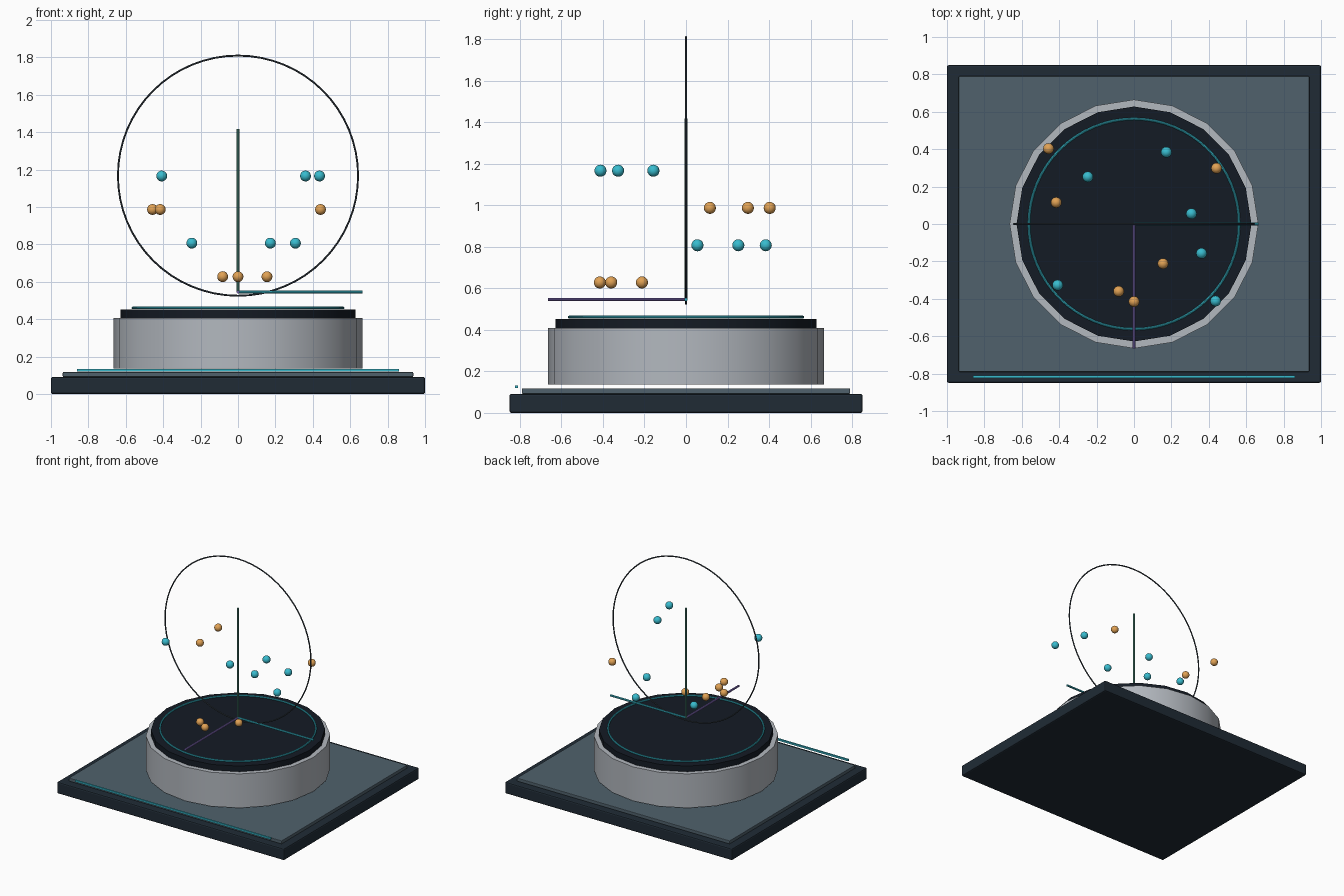
import bpy, bmesh
from math import pi, sin, cos
from mathutils import Vector

if "Cube" in bpy.data.objects:
    bpy.data.objects.remove(bpy.data.objects["Cube"])


def material(name, r, g, b):
    m = bpy.data.materials.new(name)
    m.diffuse_color = (r, g, b, 1)
    m.use_nodes = True
    m.node_tree.nodes["Principled BSDF"].inputs["Base Color"].default_value = m.diffuse_color
    return m


NAVY = material("navy", 0.014, 0.024, 0.036)
SLATE = material("slate", 0.08, 0.12, 0.15)
SILVER = material("silver", 0.45, 0.48, 0.52)
BLACK = material("black", 0.007, 0.011, 0.018)
CYAN = material("cyan", 0.04, 0.5, 0.62)
ORANGE = material("orange", 0.75, 0.36, 0.09)
PURPLE = material("purple", 0.25, 0.17, 0.55)
GREEN = material("green", 0.09, 0.32, 0.24)
STEEL = material("steel", 0.04, 0.055, 0.07)


def finish(name, mat, smooth=False):
    ob = bpy.context.object
    ob.name = name
    ob.data.materials.append(mat)
    if smooth:
        bpy.ops.object.shade_smooth_by_angle(angle=pi / 5)
    return ob


def box(name, mat, lo, hi, bevel=0):
    lo, hi = Vector(lo), Vector(hi)
    bpy.ops.mesh.primitive_cube_add(size=1, location=(lo + hi) / 2)
    bpy.context.object.scale = hi - lo
    bpy.ops.object.transform_apply(location=False, rotation=False, scale=True)
    ob = finish(name, mat)
    if bevel:
        mod = ob.modifiers.new("bevel", 'BEVEL')
        mod.width, mod.segments = bevel, 2


def rod(name, mat, a, b, radius, sides):
    a, b = Vector(a), Vector(b)
    d = b - a
    bpy.ops.mesh.primitive_cylinder_add(
        vertices=sides, radius=radius, depth=d.length, location=(a + b) / 2,
        rotation=d.to_track_quat('Z', 'Y').to_euler())
    finish(name, mat, True)


def ring(name, mat, z, major, minor, rotation=(0, 0, 0)):
    bpy.ops.mesh.primitive_torus_add(
        major_radius=major, minor_radius=minor, major_segments=64,
        minor_segments=8, location=(0, 0, z), rotation=rotation)
    finish(name, mat, True)


# stepped base with front light strip
box("base_slab", NAVY, (-1, -0.85, 0), (1, 0.85, 0.092), 0.01)
box("base_plate", SLATE, (-0.937, -0.79, 0.092), (0.937, 0.79, 0.118), 0.004)
box("front_light_strip", CYAN, (-0.86, -0.823, 0.12), (0.86, -0.809, 0.133))

# round pedestal, stage and glowing rim
rod("pedestal", SILVER, (0, 0, 0.137), (0, 0, 0.408), 0.665, 20)
rod("stage_disc", BLACK, (0, 0, 0.408), (0, 0, 0.453), 0.628, 20)
ring("stage_light_ring", CYAN, 0.461, 0.562, 0.007)

# upright hoop
ring("upright_hoop", STEEL, 1.168, 0.642, 0.005, (pi / 2, 0, 0))

# three axis rods
rod("x_axis_rod", CYAN, (0, 0, 0.546), (0.665, 0, 0.546), 0.008, 8)
rod("y_axis_rod", PURPLE, (0, 0, 0.546), (0, -0.665, 0.546), 0.008, 8)
rod("z_axis_rod", GREEN, (0, 0, 0.546), (0, 0, 1.418), 0.008, 8)

# floating beads, three per level
levels = [
    (0.628, ORANGE, [(-0.082, -0.36), (0, -0.415), (0.155, -0.212)]),
    (0.807, CYAN, [(-0.247, 0.252), (0.173, 0.384), (0.307, 0.055)]),
    (0.987, ORANGE, [(-0.457, 0.403), (-0.416, 0.115), (0.441, 0.298)]),
    (1.166, CYAN, [(-0.408, -0.327), (0.361, -0.157), (0.436, -0.412)]),
]
for z, mat, spots in levels:
    for x, y in spots:
        bpy.ops.mesh.primitive_uv_sphere_add(
            segments=16, ring_count=10, radius=0.029, location=(x, y, z))
        finish("floating_bead", mat, True)
